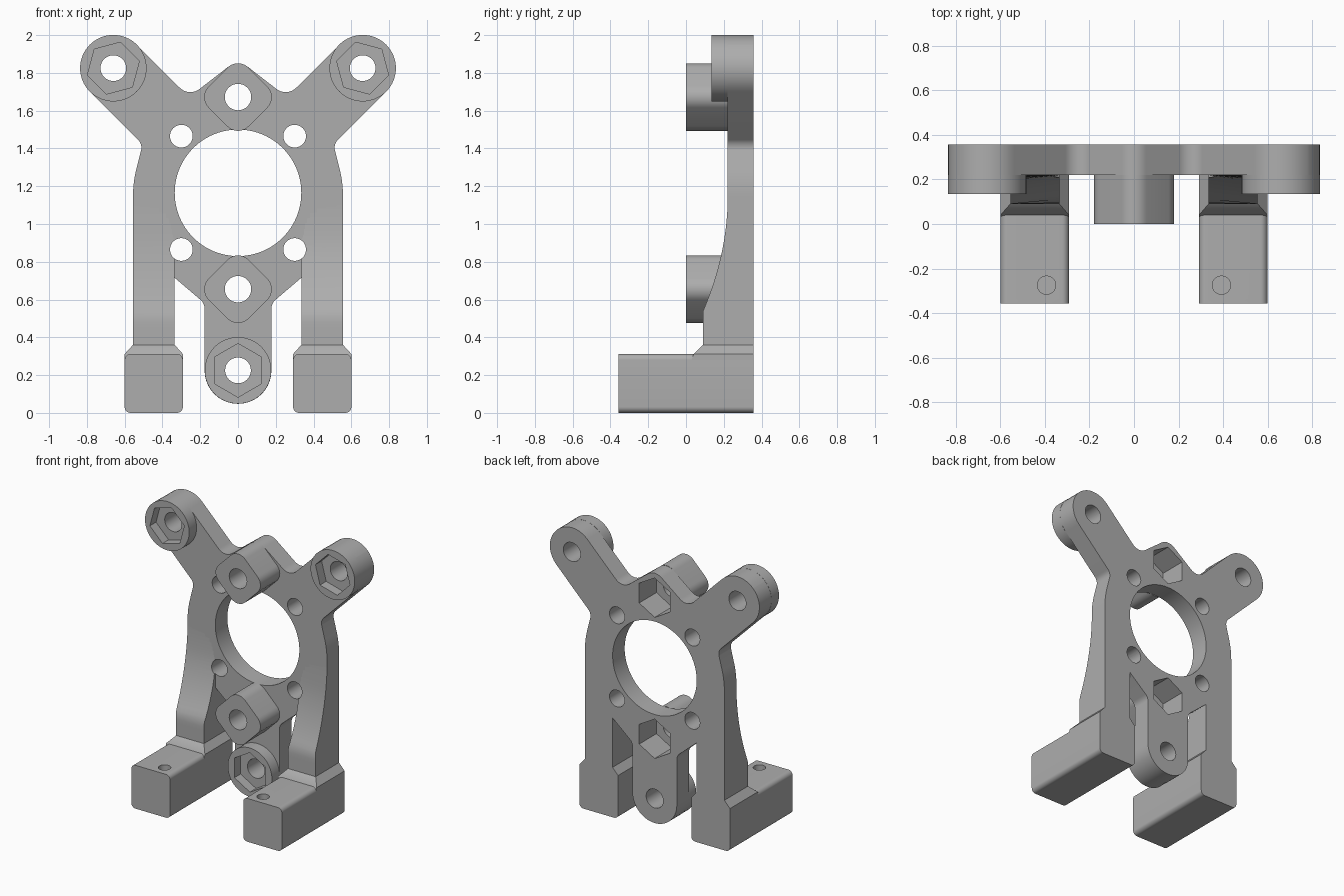
import bpy, bmesh, math
from mathutils import Vector

cube = bpy.data.objects.get("Cube")
if cube:
    bpy.data.objects.remove(cube, do_unlink=True)

grey = bpy.data.materials.new("plain grey")
grey.use_nodes = True
grey.diffuse_color = (0.42, 0.42, 0.42, 1)
grey.node_tree.nodes["Principled BSDF"].inputs["Base Color"].default_value = grey.diffuse_color

FRONT, BACK, BOSS = 0.22, 0.357, 0.135   # plate faces and round boss front


def fillet(corners, steps=10):
    """Round every (x, z, radius) corner of a closed outline."""
    out = []
    for i, (x, z, r) in enumerate(corners):
        p = Vector((x, z))
        if not r:
            out.append(p)
            continue
        a = (Vector(corners[i - 1][:2]) - p).normalized()
        b = (Vector(corners[(i + 1) % len(corners)][:2]) - p).normalized()
        half = a.angle(b) / 2
        centre = p + (a + b).normalized() * r / math.sin(half)
        u = p + a * r / math.tan(half) - centre
        v = p + b * r / math.tan(half) - centre
        sweep = math.pi - 2 * half
        for k in range(steps + 1):
            s = sweep * k / steps
            out.append(centre + (u * math.sin(sweep - s) + v * math.sin(s)) / math.sin(sweep))
    return out


def loft(name, rings):
    """Skin a stack of matching closed rings and cap both ends."""
    bm = bmesh.new()
    rows = [[bm.verts.new(p) for p in ring] for ring in rings]
    n = len(rows[0])
    for low, high in zip(rows, rows[1:]):
        for i in range(n):
            j = (i + 1) % n
            bm.faces.new((low[i], low[j], high[j], high[i]))
    bm.faces.new(rows[0])
    bm.faces.new(rows[-1])
    bmesh.ops.recalc_face_normals(bm, faces=bm.faces[:])
    mesh = bpy.data.meshes.new(name)
    bm.to_mesh(mesh)
    bm.free()
    mesh.materials.append(grey)
    ob = bpy.data.objects.new(name, mesh)
    bpy.context.collection.objects.link(ob)
    return ob


def extrude(name, outline, y0, y1):
    return loft(name, [[(x, y, z) for x, z in outline] for y in (y0, y1)])


def ring(x, z, r, sides=48, turn=0):
    angles = [math.radians(turn) + math.tau * k / sides for k in range(sides)]
    return [(x + r * math.cos(a), z + r * math.sin(a)) for a in angles]


def cut(ob, cutters):
    """Subtract the cutters from a part, then shade it."""
    bpy.ops.object.select_all(action='DESELECT')
    ob.select_set(True)
    bpy.context.view_layer.objects.active = ob
    for c in cutters:
        m = ob.modifiers.new("cut", 'BOOLEAN')
        m.operation, m.solver, m.object = 'DIFFERENCE', 'EXACT', c
        bpy.ops.object.modifier_apply(modifier=m.name)
    bpy.ops.object.shade_smooth_by_angle(angle=math.radians(30))


# Plate: half outline, mirrored
ARM = (0.66, 1.825)
half = [
    (0, 1.872, 0.09), (0.259, 1.672, 0.08),
    (ARM[0], 2.0725, 0.174), (0.9075, ARM[1], 0.174),
    (0.505, 1.422, 0.06), (0.556, 1.22, 0.6),
    (0.556, 0.3, 0), (0.335, 0.3, 0), (0.335, 0.715, 0),
    (0.177, 0.58, 0.06), (0.177, 0.048, 0.176),
]
outline = half + [(-x, z, r) for x, z, r in reversed(half[1:])]
plate = extrude("plate", fillet(outline), FRONT, BACK)

# Bearing opening and corner screw holes
bore = extrude("bore_cutter", ring(0, 1.165, 0.335, 96), -1, 1)
drills = [extrude("screw_cutter", ring(x, z, 0.06), -1, 1)
          for x in (-0.3, 0.3) for z in (0.865, 1.465)]
cutters = [bore] + drills
plate_cuts = list(cutters)

# Rounded diamond bosses, with nut pockets opening at the back
for name, z in (("upper", 1.672), ("lower", 0.655)):
    d = 0.212
    corners = [(0, z + d, 0.08), (d, z, 0.08), (0, z - d, 0.08), (-d, z, 0.08)]
    boss = extrude(name + "_diamond_boss", fillet(corners), 0, FRONT)
    hole = extrude("bolt_cutter", ring(0, z, 0.07), -1, 1)
    pocket = extrude("nut_cutter", ring(0, z, 0.142, 6, 30), 0.16, 1)
    cut(boss, [hole, pocket])
    plate_cuts += [hole, pocket]
    cutters += [hole, pocket]

# Round bosses, with nut pockets opening at the front
for name, x, z, turn in (("left_arm", ARM[0], ARM[1], 45), ("right_arm", -ARM[0], ARM[1], 15),
                         ("tongue", 0, 0.225, 30)):
    boss = extrude(name + "_round_boss", ring(x, z, 0.176, 64), BOSS, FRONT)
    hole = extrude("bolt_cutter", ring(x, z, 0.068), -1, 1)
    pocket = extrude("nut_cutter", ring(x, z, 0.142, 6, turn), -1, 0.205)
    cut(boss, [hole, pocket])
    plate_cuts.append(hole)
    cutters += [hole, pocket]

cut(plate, plate_cuts)


def leg_front(z, start, end):
    t = min(max((z - start) / (end - start), 0), 1)
    return 0.09 + 0.131 * (1 - (1 - t) ** 2)


# Legs and feet on both sides
for side, s in (("left", 1), ("right", -1)):
    # Thickened leg front that fades into the plate
    levels = [0.34] + [0.45 + 0.7 * k / 24 for k in range(25)]
    sections = []
    for z in levels:
        yo, yi = leg_front(z, 0.54, 1.15), leg_front(z, 0.5, 0.95)
        sections.append([(s * 0.556, yo, z), (s * 0.335, yi, z),
                         (s * 0.335, 0.23, z), (s * 0.556, 0.23, z)])
    cut(loft(side + "_leg", sections), drills)

    # Sloped collar between leg and foot
    sections = []
    for z, xo, xi, y in ((0.28, 0.6, 0.292, 0.03), (0.312, 0.6, 0.292, 0.04),
                         (0.36, 0.556, 0.335, 0.09)):
        sections.append([(s * xo, y, z), (s * xi, y, z), (s * xi, BACK, z), (s * xo, BACK, z)])
    cut(loft(side + "_collar", sections), [])

    # Foot block with a blind hole in its top
    corners = [(s * x, z, 0.032) for x, z in ((0.6, 0), (0.6, 0.312), (0.292, 0.312), (0.292, 0))]
    foot = extrude(side + "_foot", fillet(corners), -BACK, BACK)
    hole = loft("foot_hole_cutter", [[(x, y, z) for x, y in ring(s * 0.393, -0.275, 0.041)]
                                     for z in (0.1, 0.5)])
    cut(foot, [hole])
    cutters.append(hole)

for c in cutters:
    bpy.data.objects.remove(c, do_unlink=True)
